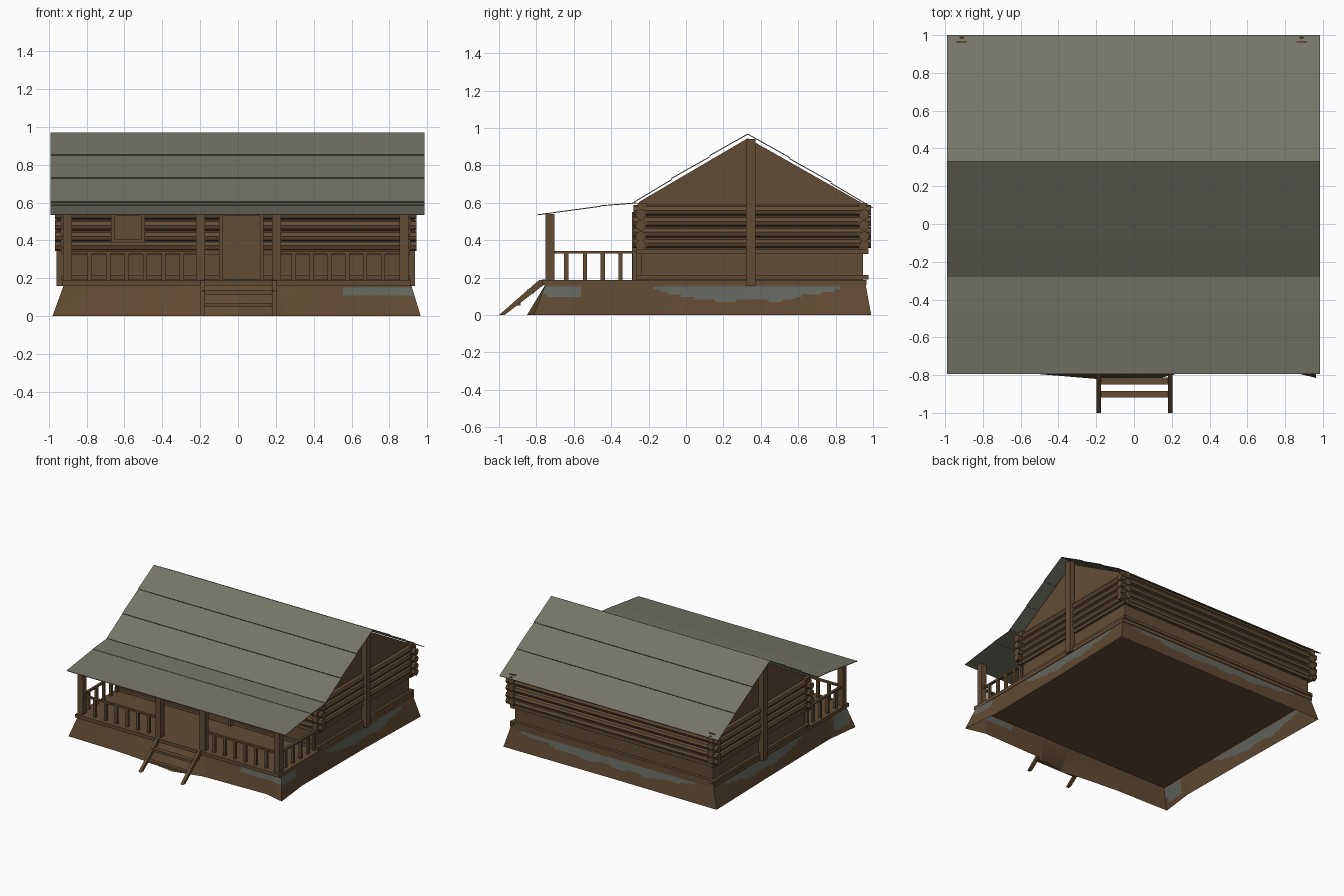
import bpy, bmesh, math
from mathutils import Matrix, Vector

if "Cube" in bpy.data.objects:
    bpy.data.objects.remove(bpy.data.objects["Cube"])

CX = -0.012   # the cabin sits slightly left of centre


def material(name, rgb):
    m = bpy.data.materials.new(name)
    m.diffuse_color = (*rgb, 1)
    m.use_nodes = True
    m.node_tree.nodes["Principled BSDF"].inputs["Base Color"].default_value = m.diffuse_color
    return m


WOOD = material("brown wood", (0.125, 0.073, 0.034))
DIRT = material("brown earth", (0.118, 0.068, 0.032))
STONE = material("grey stone", (0.125, 0.135, 0.115))
ROOF = material("grey green roof", (0.175, 0.175, 0.137))


def finish(name, bm, *mats, solid=True):
    if solid:
        bmesh.ops.recalc_face_normals(bm, faces=bm.faces)
    me = bpy.data.meshes.new(name)
    bm.to_mesh(me)
    bm.free()
    for m in mats:
        me.materials.append(m)
    ob = bpy.data.objects.new(name, me)
    bpy.context.collection.objects.link(ob)
    return ob


def prism(bm, pts, x0, x1):
    """Extrude a (y, z) outline along x."""
    a = [bm.verts.new((x0, y, z)) for y, z in pts]
    b = [bm.verts.new((x1, y, z)) for y, z in pts]
    bm.faces.new(a)
    bm.faces.new(b[::-1])
    n = len(pts)
    for i in range(n):
        j = (i + 1) % n
        bm.faces.new((a[i], b[i], b[j], a[j]))


def box(bm, x0, x1, y0, y1, z0, z1):
    prism(bm, [(y0, z0), (y1, z0), (y1, z1), (y0, z1)], x0, x1)


def boxes(name, items, mat=WOOD):
    bm = bmesh.new()
    for it in items:
        box(bm, *it)
    return finish(name, bm, mat)


def log(bm, axis, centre, length, r=0.028):
    rot = Matrix.Rotation(math.pi / 2, 4, 'Y' if axis == 'x' else 'X')
    bmesh.ops.create_cone(bm, cap_ends=True, segments=8, radius1=r, radius2=r, depth=length,
                          matrix=Matrix.Translation(centre) @ rot)


# Flared earth skirt, open below: bottom x, y then top x, y
ring = [(-0.98, -0.785, -0.92, -0.75), (-0.5, -0.795, -0.5, -0.75), (-0.2, -0.82, -0.2, -0.75),
        (0, -0.85, 0, -0.75), (0.24, -0.79, 0.24, -0.75), (0.8, -0.775, 0.8, -0.75),
        (0.965, -0.815, 0.915, -0.75), (0.93, -0.5, 0.91, -0.5), (0.935, 0.3, 0.91, 0.3),
        (0.955, 0.99, 0.91, 0.96), (0, 0.985, 0, 0.96), (-0.97, 0.99, -0.92, 0.96),
        (-0.955, 0.3, -0.92, 0.3), (-0.945, -0.5, -0.92, -0.5)]
SKIRT_TOP, ROWS = 0.165, 12


def lens(t, a, b, deep):
    """Lower edge of a stone patch running from a to b."""
    if not a < t < b:
        return 1
    u = (t - a) / (b - a)
    return 0.15 - deep * min(1, 3.5 * u, 3.5 * (1 - u)) + 0.006 * math.sin(t * 23)


def is_stone(c):
    if c.z > 0.155:
        return False
    if c.y < -0.75:                                  # front
        return c.x > 0.57 and c.z > 0.11
    if c.y > 0.955:                                  # back
        return c.z > lens(c.x, -0.85, 0.85, 0.06)
    if c.y < -0.57:                                  # front corners
        return c.z > (0.1 if c.x > 0 else 0.04)
    return c.z > lens(c.y, -0.22, 0.84, 0.072)       # sides


bm = bmesh.new()
cols = []
for i, p in enumerate(ring):
    q = ring[(i + 1) % len(ring)]
    n = max(2, int(math.hypot(q[0] - p[0], q[1] - p[1]) / 0.035))
    for k in range(n):
        s = [u + (v - u) * k / n for u, v in zip(p, q)]
        col = []
        for r in range(ROWS + 1):
            t = r / ROWS
            col.append(bm.verts.new((s[0] + (s[2] - s[0]) * t, s[1] + (s[3] - s[1]) * t, SKIRT_TOP * t)))
        cols.append(col)
for i, a in enumerate(cols):
    b = cols[(i + 1) % len(cols)]
    for r in range(ROWS):
        f = bm.faces.new((a[r], b[r], b[r + 1], a[r + 1]))
        f.material_index = int(is_stone(f.calc_center_median()))
finish("earth_skirt", bm, DIRT, STONE, solid=False)

# Deck and house body
boxes("deck", [(-0.93, 0.915, -0.77, 0.965, 0.16, 0.188)])
HX = 0.895
bm = bmesh.new()
box(bm, CX - HX, CX + HX, -0.24, 0.945, 0.185, 0.585)
prism(bm, [(-0.25, 0.57), (-0.25, 0.605), (0.33, 0.945), (0.96, 0.588), (0.96, 0.57)], CX - HX, CX + HX)
finish("house_walls", bm, WOOD)

# Stacked logs, the side rows staggered against the front and back rows
bm = bmesh.new()
for i in range(4):
    z = 0.385 + 0.058 * i
    for s in (-1, 1):
        log(bm, 'y', (CX + s * 0.9, 0.355, z), 1.27)
    for y in (-0.243, 0.953):
        log(bm, 'x', (CX, y, z - 0.022 if i else 0.372), 1.91)
finish("wall_logs", bm, WOOD)

# Sill and ledge boards around the lower wall
trim = []
for z0, z1 in ((0.19, 0.214), (0.325, 0.35)):
    for s in (-1, 1):
        x = CX + s * 0.9
        trim.append((x - 0.015, x + 0.015, -0.265, 0.975, z0, z1))
    for y in (-0.245, 0.955):
        trim.append((CX - 0.92, CX + 0.92, y - 0.015, y + 0.015, z0, z1))
boxes("wall_trim_boards", trim)

# Tall posts on the gable ends and corner posts
boxes("gable_posts", [(CX + s * 0.926 - 0.022, CX + s * 0.926 + 0.022, 0.32, 0.372, 0.158, 0.94)
                      for s in (-1, 1)])
boxes("corner_posts", [(CX + s * 0.9 - 0.027, CX + s * 0.9 + 0.027, y - 0.024, y + 0.024, 0.35, 0.6)
                       for s in (-1, 1) for y in (-0.235, 0.945)])

# Door and window on the front
boxes("door", [(-0.08, 0.12, -0.276, -0.268, 0.19, 0.53)])
boxes("door_frame", [(-0.1, -0.08, -0.29, -0.24, 0.188, 0.55), (0.115, 0.135, -0.29, -0.24, 0.188, 0.55),
                     (-0.1, 0.135, -0.29, -0.24, 0.53, 0.55)])
boxes("window_pane", [(-0.66, -0.5, -0.276, -0.268, 0.4, 0.54)])
boxes("window_frame", [(-0.67, -0.65, -0.29, -0.24, 0.39, 0.55), (-0.51, -0.49, -0.29, -0.24, 0.39, 0.55),
                       (-0.67, -0.49, -0.29, -0.24, 0.39, 0.408), (-0.67, -0.49, -0.29, -0.24, 0.53, 0.55)])

# Porch posts
boxes("porch_posts", [(x - 0.024, x + 0.024, -0.75, -0.702, 0.185, 0.541)
                      for x in (CX - 0.888, -0.197, 0.203, CX + 0.888)])

# Railings: top rail and balusters
rails = []
for x0, x1 in ((-0.88, -0.2), (0.2, 0.86)):
    rails.append((x0, x1, -0.735, -0.715, 0.328, 0.342))
    for i in range(1, 7):
        x = x0 + (x1 - x0) * i / 7
        rails.append((x - 0.011, x + 0.011, -0.735, -0.715, 0.185, 0.33))
for s in (-1, 1):
    x = CX + s * 0.888
    rails.append((x - 0.01, x + 0.01, -0.71, -0.26, 0.328, 0.342))
    for y in (-0.64, -0.54, -0.445, -0.35, -0.275):
        rails.append((x - 0.01, x + 0.01, y - 0.011, y + 0.011, 0.185, 0.33))
boxes("porch_railings", rails)

# Stair stringers and treads
bm = bmesh.new()
for x in (-0.187, 0.192):
    prism(bm, [(-1, 0), (-0.97, 0), (-0.755, 0.165), (-0.755, 0.19), (-0.785, 0.187)], x - 0.012, x + 0.012)
finish("stair_stringers", bm, WOOD)
boxes("stair_treads", [(-0.187, 0.192, -0.918, -0.885, 0.052, 0.07),
                       (-0.187, 0.192, -0.85, -0.812, 0.115, 0.135)])


# Roof: overlapping thin panels, each lifted at its lower edge
def roof_slope(name, top, low, count, lift=0.006, thick=0.005):
    bm = bmesh.new()
    a, b = Vector(top), Vector(low)
    d = (b - a).normalized()
    n = Vector((-d.y, d.x))
    if n.y < 0:
        n = -n
    for i in range(count):
        p, q = a.lerp(b, i / count), a.lerp(b, (i + 1) / count)
        q = q + n * (lift if i < count - 1 else 0)
        prism(bm, [p, q, q - n * thick, p - n * thick], -0.99, 0.985)
    return finish(name, bm, ROOF)


roof_slope("front_roof", (0.33, 0.97), (-0.28, 0.605), 3)
roof_slope("back_roof", (0.33, 0.97), (1.0, 0.575), 3)
roof_slope("porch_roof_upper", (-0.265, 0.602), (-0.46, 0.586), 1)
roof_slope("porch_roof_lower", (-0.455, 0.584), (-0.795, 0.538), 1)
